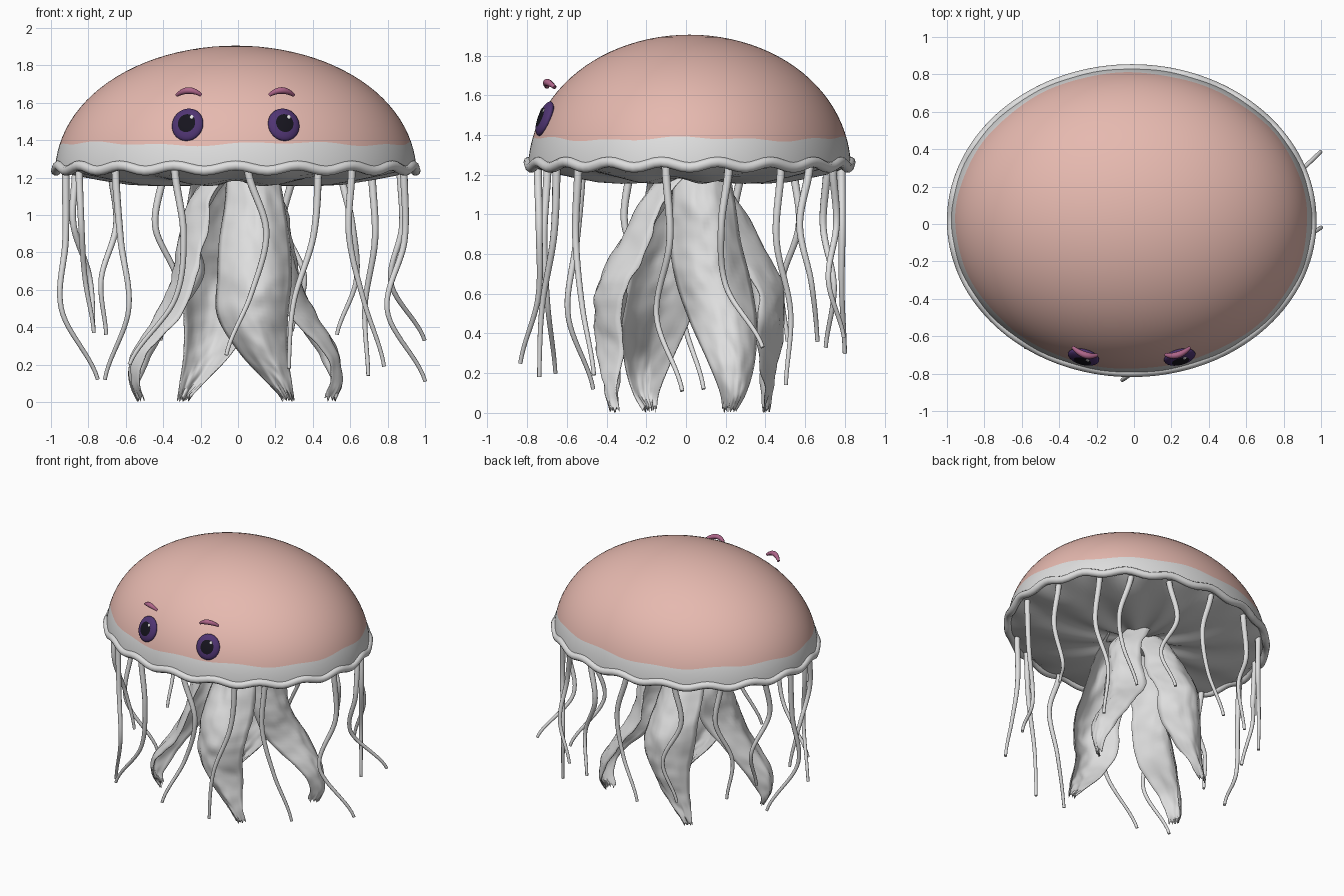
import bpy, bmesh, math
from math import sin, cos, pi, radians
from mathutils import Vector, Matrix, noise

if "Cube" in bpy.data.objects:
    bpy.data.objects.remove(bpy.data.objects["Cube"], do_unlink=True)

CX, CY = -0.012, 0.018         # bell centre
RX, RY, RZ, BASE = 0.968, 0.815, 0.705, 1.2
SEG, WAVES = 144, 18


def material(name, colour):
    m = bpy.data.materials.new(name)
    m.use_nodes = True
    m.diffuse_color = (*colour, 1)
    bsdf = m.node_tree.nodes["Principled BSDF"]
    bsdf.inputs["Base Color"].default_value = (*colour, 1)
    bsdf.inputs["Roughness"].default_value = 0.7
    return m


PINK = material("bell pink", (0.79, 0.485, 0.43))
PALE = material("pale grey", (0.73, 0.73, 0.73))
PURPLE = material("iris purple", (0.08, 0.035, 0.17))
BLACK = material("pupil black", (0.008, 0.007, 0.013))
WHITE = material("eye glint white", (0.9, 0.9, 0.9))
MAUVE = material("brow mauve", (0.42, 0.13, 0.25))


def add(name, bm, *mats):
    me = bpy.data.meshes.new(name)
    bm.normal_update()
    for f in bm.faces:
        f.smooth = True
    bm.to_mesh(me)
    bm.free()
    for m in mats:
        me.materials.append(m)
    ob = bpy.data.objects.new(name, me)
    bpy.context.collection.objects.link(ob)
    return ob


def tube(name, points, radius, mat, closed=False, taper=None):
    cu = bpy.data.curves.new(name, "CURVE")
    cu.dimensions = "3D"
    cu.bevel_depth = radius
    cu.bevel_resolution = 3
    cu.use_fill_caps = True
    sp = cu.splines.new("POLY")
    sp.points.add(len(points) - 1)
    for i, p in enumerate(points):
        sp.points[i].co = (*p, 1)
        sp.points[i].radius = taper(i / (len(points) - 1)) if taper else 1
    sp.use_cyclic_u = closed
    sp.use_smooth = True
    cu.materials.append(mat)
    ob = bpy.data.objects.new(name, cu)
    bpy.context.collection.objects.link(ob)


def along(stations, t):
    # smooth interpolation through evenly spaced stations
    last = len(stations) - 1
    i = min(int(t * last), last - 1)
    a, b, c, d = (Vector(stations[max(0, min(last, i + k))]) for k in (-1, 0, 1, 2))
    u = t * last - i
    return 0.5 * (2 * b + (c - a) * u + (2 * a - 5 * b + 4 * c - d) * u * u
                  + (3 * b - a - 3 * c + d) * u ** 3)


def rim_z(a):
    return 1.25 + 0.014 * cos(WAVES * a)


def bell_radius(z):
    return math.sqrt(1 - ((z - BASE) / RZ) ** 2.12)


def around(a, r):
    # angle is measured from the front towards +x
    return CX + RX * r * sin(a), CY - RY * r * cos(a)


def loft(bm, rings):
    loops = [[bm.verts.new(p) for p in ring] for ring in rings]
    for lo, hi in zip(loops, loops[1:]):
        for i in range(SEG):
            j = (i + 1) % SEG
            bm.faces.new((lo[i], lo[j], hi[j], hi[i]))
    return loops


angles = [2 * pi * i / SEG for i in range(SEG)]

# Bell: a rounded dome with a pale, wavy-edged band at the bottom
bm = bmesh.new()
rings, BAND = [], 4
for k in range(25):
    ring = []
    for a in angles:
        edge = 1.38 + 0.008 * sin(5 * a) + 0.006 * sin(13 * a + 1)
        if k <= BAND:
            z = rim_z(a) + (edge - rim_z(a)) * k / BAND
        else:
            t0 = math.asin((edge - BASE) / RZ)
            z = BASE + RZ * sin(t0 + (pi / 2 - t0) * (k - BAND) / (25 - BAND))
        ring.append((*around(a, bell_radius(z)), z))
    rings.append(ring)
loops = loft(bm, rings)
top = bm.verts.new((CX, CY, BASE + RZ))
for i in range(SEG):
    bm.faces.new((loops[-1][i], loops[-1][(i + 1) % SEG], top))
for i, f in enumerate(bm.faces):
    f.material_index = 1 if i < BAND * SEG else 0
add("bell", bm, PINK, PALE)

# Underside: a shallow sagging skin with radial folds
bm = bmesh.new()
rings = []
for r, z, fold in ((0.99, 1.25, 0), (0.9, 1.22, 0.01), (0.75, 1.195, 0.012), (0.6, 1.175, 0.014),
                   (0.45, 1.168, 0.014), (0.3, 1.172, 0.014), (0.15, 1.19, 0.01), (0.02, 1.22, 0)):
    rings.append([(*around(a, r), (rim_z(a) if r > 0.95 else z + fold * cos(9 * a))) for a in angles])
loops = loft(bm, rings)
bm.faces.new(loops[-1])
bmesh.ops.reverse_faces(bm, faces=bm.faces[:])
add("underside", bm, PALE)

# Rolled wavy rim
tube("rim", [(*around(a, 0.993), rim_z(a)) for a in angles], 0.027, PALE, closed=True)

# Leaf-shaped oral arms: height, distance out, sideways drift, half width
FRONT_ARM = ((1.22, 0.12, 0.09, 0.14), (1.05, 0.24, 0.1, 0.16), (0.85, 0.36, 0.1, 0.19),
             (0.65, 0.46, 0.1, 0.2), (0.45, 0.48, 0.09, 0.19), (0.25, 0.45, 0.15, 0.13),
             (0.1, 0.42, 0.23, 0.07), (0.01, 0.39, 0.28, 0.035))
SIDE_ARM = ((1.22, 0.14, 0.06, 0.14), (1.05, 0.26, 0.07, 0.16), (0.85, 0.31, 0.08, 0.18),
            (0.65, 0.34, 0.12, 0.19), (0.45, 0.43, 0.17, 0.17), (0.25, 0.55, 0.21, 0.12),
            (0.1, 0.57, 0.22, 0.07), (0.01, 0.53, 0.2, 0.035))


def oral_arm(name, stations, turn):
    bm = bmesh.new()
    rows, cols = 64, 18
    spin = Matrix.Rotation(turn, 3, "Z")
    grid = []
    for i in range(rows + 1):
        z, out, drift, half = along(stations, i / rows)
        row = []
        for j in range(cols + 1):
            s = 2 * j / cols - 1
            curl = 0.75 * half * s * s
            crinkle = (0.02 * noise.noise(Vector((s * 1.6, z * 5, turn * 3)))
                       + 0.012 * noise.noise(Vector((s * 4, z * 13, turn * 5))))
            ruffle = 0.012 * s * sin(z * 14 + turn)
            p = spin @ Vector((drift + half * s, -(out - curl + crinkle + ruffle), z))
            tip = 0.02 * sin(j * 2.4) * max(0, 1 - z / 0.1)
            row.append(bm.verts.new((CX + p.x, CY + p.y, z + tip + 0.01)))
        grid.append(row)
    for i in range(rows):
        for j in range(cols):
            bm.faces.new((grid[i][j], grid[i + 1][j], grid[i + 1][j + 1], grid[i][j + 1]))
    ob = add(name, bm, PALE)
    mod = ob.modifiers.new("thickness", "SOLIDIFY")
    mod.thickness = 0.006


for k, side in enumerate(("front", "left", "back", "right")):
    oral_arm("oral_arm_" + side, SIDE_ARM if k % 2 else FRONT_ARM, k * pi / 2)

# Tentacles: start angle, three sideways offsets, two outward offsets, tip height
TENTACLES = ((4, 0.1, 0.02, -0.12, 0, 0.08, 0.25), (29, -0.03, -0.15, -0.18, 0, 0, 0.18),
             (43, -0.02, 0.06, 0.18, 0.03, 0.06, 0.19), (81, 0.02, -0.06, 0.1, -0.08, 0.1, 0.11),
             (105, -0.04, 0, 0.13, -0.05, 0.17, 0.33), (127, -0.03, 0.06, 0.03, 0, 0, 0.14),
             (142, -0.08, -0.06, 0.04, 0.06, 0.02, 0.36), (160, 0.06, -0.06, 0.03, 0, 0.05, 0.38),
             (182, -0.08, -0.03, 0.1, 0, 0.02, 0.3), (205, 0.05, -0.08, 0.02, 0, 0, 0.33),
             (227, -0.04, 0.08, 0.04, 0, 0, 0.36), (250, 0.04, -0.08, 0, -0.05, -0.1, 0.38),
             (268, 0.02, 0.06, -0.05, 0.02, -0.17, 0.12), (293, 0.03, -0.06, -0.08, -0.06, -0.12, 0.37),
             (315, 0.04, 0.1, -0.08, 0, 0, 0.12), (339, 0.05, 0.0, -0.24, 0, 0.05, 0.2))
for n, (deg, s1, s2, s3, r2, r3, tip) in enumerate(TENTACLES):
    a = radians(deg)
    x, y = around(a, 0.94)
    bends = ((0, 0), (s1, 0), (s2, r2), (s3, r3))
    path = []
    for i in range(33):
        side, out = along(bends, i / 32)
        path.append((x + side * cos(a) + out * sin(a), y + side * sin(a) - out * cos(a),
                     1.24 + (tip - 1.24) * i / 32))
    tube(f"tentacle_{n + 1}", path, 0.021, PALE, taper=lambda u: 1 - 0.5 * u)

# Eyes with pupil and glint, and a floating arched brow above each
EYE_Z = 1.48
for side, ex in (("right", -0.268), ("left", 0.243)):
    dx, dz = (ex - CX) / RX, (EYE_Z - BASE) / RZ
    ey = CY - RY * math.sqrt(bell_radius(EYE_Z) ** 2 - dx * dx)
    normal = Vector((dx / RX, (ey - CY) / RY ** 2, 0.75 * dz / RZ)).normalized()
    across = Vector((0, 0, 1)).cross(normal).normalized()
    up = normal.cross(across)
    frame = Matrix((across, up, normal)).transposed().to_4x4()
    frame.translation = Vector((ex, ey, EYE_Z)) + normal * 0.006

    bm = bmesh.new()
    bmesh.ops.create_uvsphere(bm, u_segments=32, v_segments=16, radius=1)
    for f in bm.faces:
        f.material_index = 1 if f.calc_center_median().z > cos(radians(33)) else 0
    bmesh.ops.transform(bm, matrix=frame @ Matrix.Diagonal((0.086, 0.092, 0.03, 1)), verts=bm.verts)
    add("eye_" + side, bm, PURPLE, BLACK)

    bm = bmesh.new()
    bmesh.ops.create_uvsphere(bm, u_segments=12, v_segments=8, radius=1)
    place = frame @ Matrix.Translation((0.025, 0.034, 0.026)) @ Matrix.Diagonal((0.011, 0.012, 0.004, 1))
    bmesh.ops.transform(bm, matrix=place, verts=bm.verts)
    add("eye_glint_" + side, bm, WHITE)

    bx = ex + (0.006 if ex < 0 else -0.01)
    arch = []
    for i in range(17):
        s = i / 8 - 1
        arch.append((bx + 0.065 * s, -0.7 + 0.02 * s * s + 0.08 * s * bx, 1.665 - 0.025 * s * s))
    tube("brow_" + side, arch, 0.018, MAUVE, taper=lambda u: 0.5 + 0.5 * sin(pi * u))
